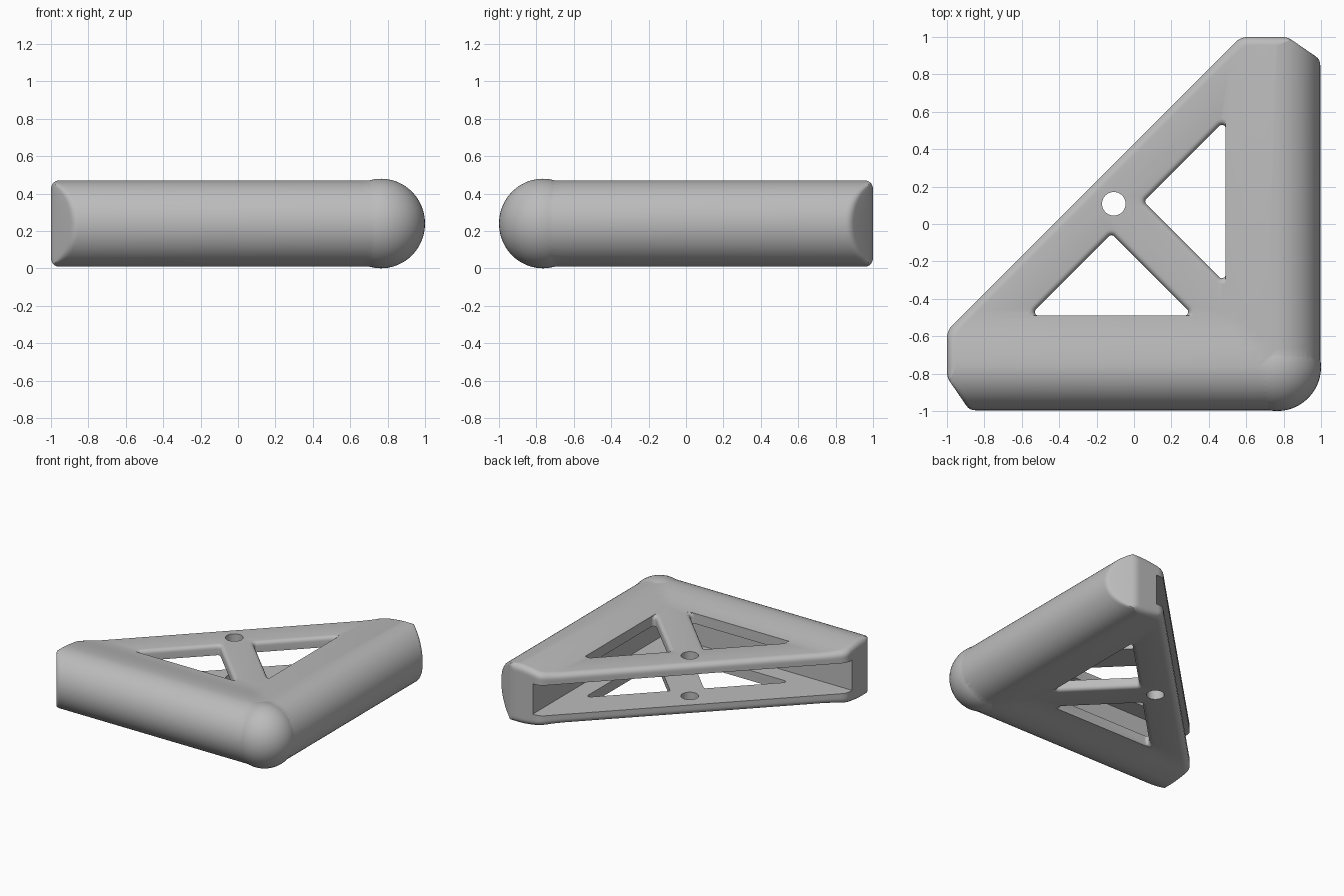
import bpy, bmesh, math

if "Cube" in bpy.data.objects:
    bpy.data.objects.remove(bpy.data.objects["Cube"])

C, R, ZC = 0.765, 0.231, 0.2395    # corner centre, edge radius, mid height
HYP = 0.43                         # long side lies on y = x + HYP
FIL = 0.045                        # fillet on the long side and ends
DROP, RUN = 0.033, 0.3             # plates sink this much over this distance


def mirror(p):
    return (-p[1], -p[0])


def make_object(name, bm):
    bmesh.ops.remove_doubles(bm, verts=bm.verts, dist=1e-5)
    bmesh.ops.recalc_face_normals(bm, faces=bm.faces)
    me = bpy.data.meshes.new(name)
    bm.to_mesh(me)
    bm.free()
    ob = bpy.data.objects.new(name, me)
    bpy.context.collection.objects.link(ob)
    return ob


def loft(layers):
    """Closed solid through (z, outline) layers with equal point counts."""
    bm = bmesh.new()
    rings = [[bm.verts.new((x, y, z)) for x, y in pts] for z, pts in layers]
    n = len(rings[0])
    for a, b in zip(rings, rings[1:]):
        for i in range(n):
            j = (i + 1) % n
            bm.faces.new((a[i], a[j], b[j], b[i]))
    bm.faces.new(rings[0][::-1])
    bm.faces.new(rings[-1])
    bmesh.ops.remove_doubles(bm, verts=bm.verts, dist=1e-5)
    return bm


def fillet(depth, r):
    """Inset of a rounded edge at a given depth below the surface."""
    d = min(max(depth, 0), r)
    return r - math.sqrt(r * r - (r - d) ** 2)


def round_corner(prev, p, nxt, size):
    """Five points easing around corner p."""
    ends = []
    for q in (prev, nxt):
        dist = math.dist(p, q)
        k = min(size, 0.45 * dist) / dist if dist > 1e-6 else 0
        ends.append([p[i] + (q[i] - p[i]) * k for i in (0, 1)])
    a, b = ends
    return [tuple((1 - t) ** 2 * a[i] + 2 * t * (1 - t) * p[i] + t * t * b[i] for i in (0, 1))
            for t in (0, 0.25, 0.5, 0.75, 1)]


def body_outline(t):
    f = fillet(R - R * abs(math.sin(t)), FIL)
    rc = R * max(math.cos(t), 0)
    front, end = -(C + rc), -1 + f
    slope = 0.175 / 0.12           # chamfer at the free ends
    a = (end, end + HYP - 1.414 * f)
    by = -0.82 - f * slope
    if front < by:
        b, c = (end, by), (end + (by - front) / slope, front)
    else:
        b = c = (end, front)
    half = (round_corner(mirror(a), a, b, 0.04) + round_corner(a, b, c, 0.03)
            + round_corner(b, c, (0, front), 0.03))
    arc = [(C + rc * math.cos(q), -C + rc * math.sin(q))
           for q in (math.radians(270 + 7.5 * k) for k in range(13))]
    return half + arc + [mirror(p) for p in half[::-1]]


def boolean(ob, other, op):
    m = ob.modifiers.new(op, 'BOOLEAN')
    m.operation, m.object, m.solver = op, other, 'EXACT'
    bpy.context.view_layer.objects.active = ob
    bpy.ops.object.modifier_apply(modifier=m.name)
    bpy.data.objects.remove(other)


# Rounded L-shaped body with a straight long side
steps = [math.radians(-90 + 6 * k) for k in range(31)]
bm = loft([(ZC + R * math.sin(t), body_outline(t)) for t in steps])

# Plates sink gently from the rounded rails towards the long side
cuts = [((0, 0, 0), (1, 1, 0))]
for k in range(7):
    d = RUN * k / 6
    cuts += [((0, -C + d, 0), (0, 1, 0)), ((C - d, 0, 0), (1, 0, 0))]
for co, no in cuts:
    bmesh.ops.bisect_plane(bm, geom=bm.verts[:] + bm.edges[:] + bm.faces[:],
                           dist=1e-5, plane_co=co, plane_no=no)
for v in bm.verts:
    s = min(max(min(v.co.y + C, C - v.co.x) / RUN, 0), 1)
    v.co.z = ZC + (v.co.z - ZC) * (1 - DROP / R * s * s * (3 - 2 * s))
body = make_object("corner_guard", bm)

# Slightly proud ball at the outer corner
bpy.ops.mesh.primitive_uv_sphere_add(segments=48, ring_count=24, radius=0.235,
                                     location=(C, -C, ZC), scale=(1, 1, ZC / 0.235))
boolean(body, bpy.context.object, 'UNION')

# Slot between the two plates, open on the long side
slot = [(-2, -0.63), (0.63, -0.63), (0.63, 2)]
boolean(body, make_object("slot_cutter", loft([(0.12, slot), (0.358, slot)])), 'DIFFERENCE')


# Triangular windows with rounded corners and flared rims
def window_outline(r):
    base = 0.02
    pts = []
    for (x, y), start, sweep in (((-0.51, -0.47), 135, 135),
                                 ((0.27, -0.47), 270, 135),
                                 ((-0.12, -0.08), 45, 90)):
        for k in range(9):
            q = math.radians(start + sweep * k / 8)
            pts.append((x + r * math.cos(q), max(y + r * math.sin(q), -0.47 - base)))
    return pts


def window_layers(flip):
    h = R - DROP
    depths = [-0.1, 0, 0.002, 0.006, 0.012, 0.02, 0.03]
    zs = [(ZC - h + d, d) for d in depths] + [(ZC + h - d, d) for d in depths[::-1]]
    out = []
    for z, d in zs:
        pts = window_outline(0.02 + fillet(d, 0.03))
        out.append((z, [mirror(p) for p in pts] if flip else pts))
    return out


for flip in (False, True):
    boolean(body, make_object("window_cutter", loft(window_layers(flip))), 'DIFFERENCE')

# Screw hole through both plates
bpy.ops.mesh.primitive_cylinder_add(vertices=48, radius=0.063, depth=1,
                                    location=(-0.108, 0.108, ZC))
boolean(body, bpy.context.object, 'DIFFERENCE')

# Single grey material and smooth shading with sharp edges kept
mat = bpy.data.materials.new("grey_plastic")
mat.diffuse_color = (0.5, 0.5, 0.5, 1)
mat.use_nodes = True
mat.node_tree.nodes["Principled BSDF"].inputs["Base Color"].default_value = mat.diffuse_color
body.data.materials.clear()
body.data.materials.append(mat)
bpy.ops.object.select_all(action='DESELECT')
body.select_set(True)
bpy.context.view_layer.objects.active = body
bpy.ops.object.shade_smooth_by_angle(angle=math.radians(30))
